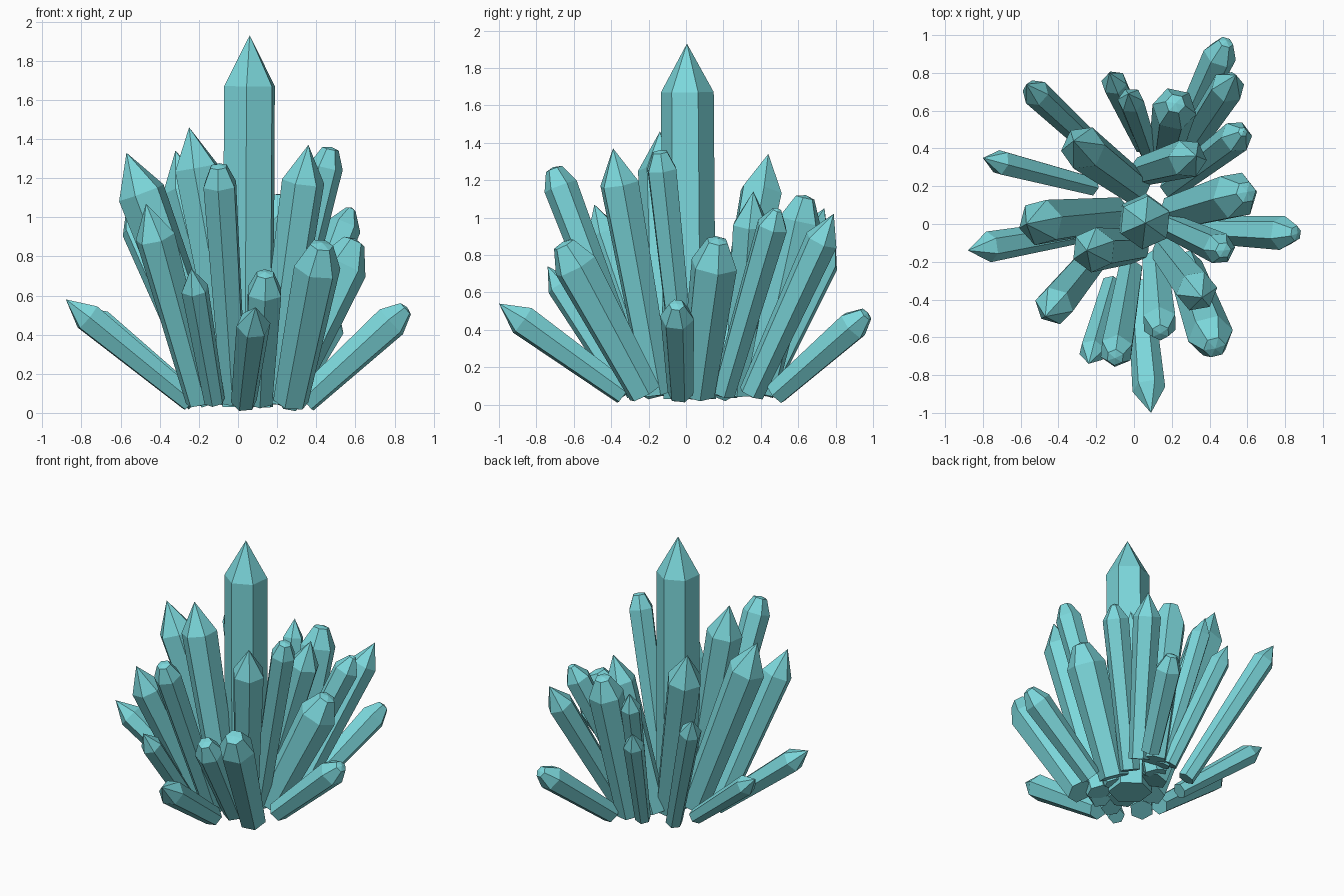
import bpy, bmesh, math, random
from mathutils import Vector

random.seed(4)
mat = bpy.data.materials.new("teal_crystal")
mat.diffuse_color = (0.2, 0.68, 0.71, 1)


def crystal(name, base, tip, r, blunt=0.0, taper=0.76, tip_len=None, turn=None):
    """Six-sided shard: tapered prism with a pointed or blunted cap."""
    base, tip = Vector(base), Vector(tip)
    axis = tip - base
    length = axis.length
    cap = tip_len or r * (1.2 if blunt else 1.75)
    turn = random.uniform(0, math.pi / 3) if turn is None else turn
    bm = bmesh.new()

    def ring(radius, z):
        return [bm.verts.new((radius * math.cos(turn + i * math.pi / 3),
                              radius * math.sin(turn + i * math.pi / 3), z))
                for i in range(6)]

    rings = [ring(r * taper, 0), ring(r, length - cap)]
    if blunt:
        rings.append(ring(r * blunt, length - 0.12 * r))
    for a, b in zip(rings, rings[1:]):
        for i in range(6):
            j = (i + 1) % 6
            bm.faces.new((a[i], a[j], b[j], b[i]))
    bm.faces.new(rings[0][::-1])
    apex = bm.verts.new((0, 0, length))
    for i in range(6):
        bm.faces.new((rings[-1][i], rings[-1][(i + 1) % 6], apex))
    mesh = bpy.data.meshes.new(name)
    bm.to_mesh(mesh)
    bm.free()
    mesh.materials.append(mat)
    ob = bpy.data.objects.new(name, mesh)
    ob.location = base
    ob.rotation_mode = 'QUATERNION'
    ob.rotation_quaternion = Vector((0, 0, 1)).rotation_difference(axis)
    bpy.context.collection.objects.link(ob)


# Tall central crystal
crystal("main_crystal", (0.05, 0.02, 0.03), (0.06, 0.005, 1.93), 0.142,
        taper=1.0, tip_len=0.26, turn=math.radians(24))

# Tall inner crystals: base x, y, tip x, y, z, radius, blunt top ratio
inner = [
    (-0.10, 0.05, -0.57, 0.00, 1.33, 0.125, 0),
    (0.00, 0.20, -0.32, 0.44, 1.34, 0.120, 0),
    (0.00, -0.12, -0.25, -0.14, 1.46, 0.120, 0),
    (0.17, -0.15, 0.36, -0.39, 1.37, 0.110, 0),
    (0.17, 0.00, 0.475, -0.14, 1.36, 0.086, 0.5),
    (-0.02, -0.25, -0.10, -0.71, 1.27, 0.092, 0.5),
    (0.05, 0.28, 0.33, 0.36, 1.14, 0.105, 0),
    (0.17, 0.40, 0.22, 0.64, 1.12, 0.118, 0.45),
]
# Middle ring
middle = [
    (-0.19, -0.15, -0.47, -0.49, 1.07, 0.105, 0),
    (0.27, -0.22, 0.43, -0.66, 0.87, 0.122, 0.5),
    (0.11, -0.20, 0.14, -0.58, 0.72, 0.097, 0.5),
    (-0.12, -0.32, -0.24, -0.74, 0.74, 0.072, 0),
    (0.22, 0.06, 0.60, 0.17, 0.89, 0.130, 0.45),
    (0.20, 0.20, 0.58, 0.49, 1.05, 0.088, 0.3),
    (0.25, 0.35, 0.54, 0.79, 1.02, 0.092, 0),
    (0.08, 0.38, -0.03, 0.69, 1.08, 0.070, 0),
    (0.05, 0.42, -0.13, 0.80, 0.86, 0.070, 0),
    (-0.15, 0.35, -0.57, 0.74, 1.05, 0.075, 0),
]
# Low outer crystals that lean far out
outer = [
    (0.26, 0.48, 0.49, 0.97, 0.49, 0.090, 0.45),
    (0.03, -0.33, 0.09, -1.0, 0.54, 0.088, 0),
    (0.34, -0.03, 0.865, -0.05, 0.54, 0.092, 0.45),
    (-0.24, -0.03, -0.88, -0.14, 0.58, 0.082, 0),
    (-0.22, 0.20, -0.80, 0.35, 0.54, 0.070, 0),
]
for label, group in (("inner", inner), ("middle", middle), ("outer", outer)):
    for n, (bx, by, tx, ty, tz, r, blunt) in enumerate(group):
        crystal(f"{label}_crystal_{n + 1}", (bx, by, 0.06), (tx, ty, tz), r, blunt)
